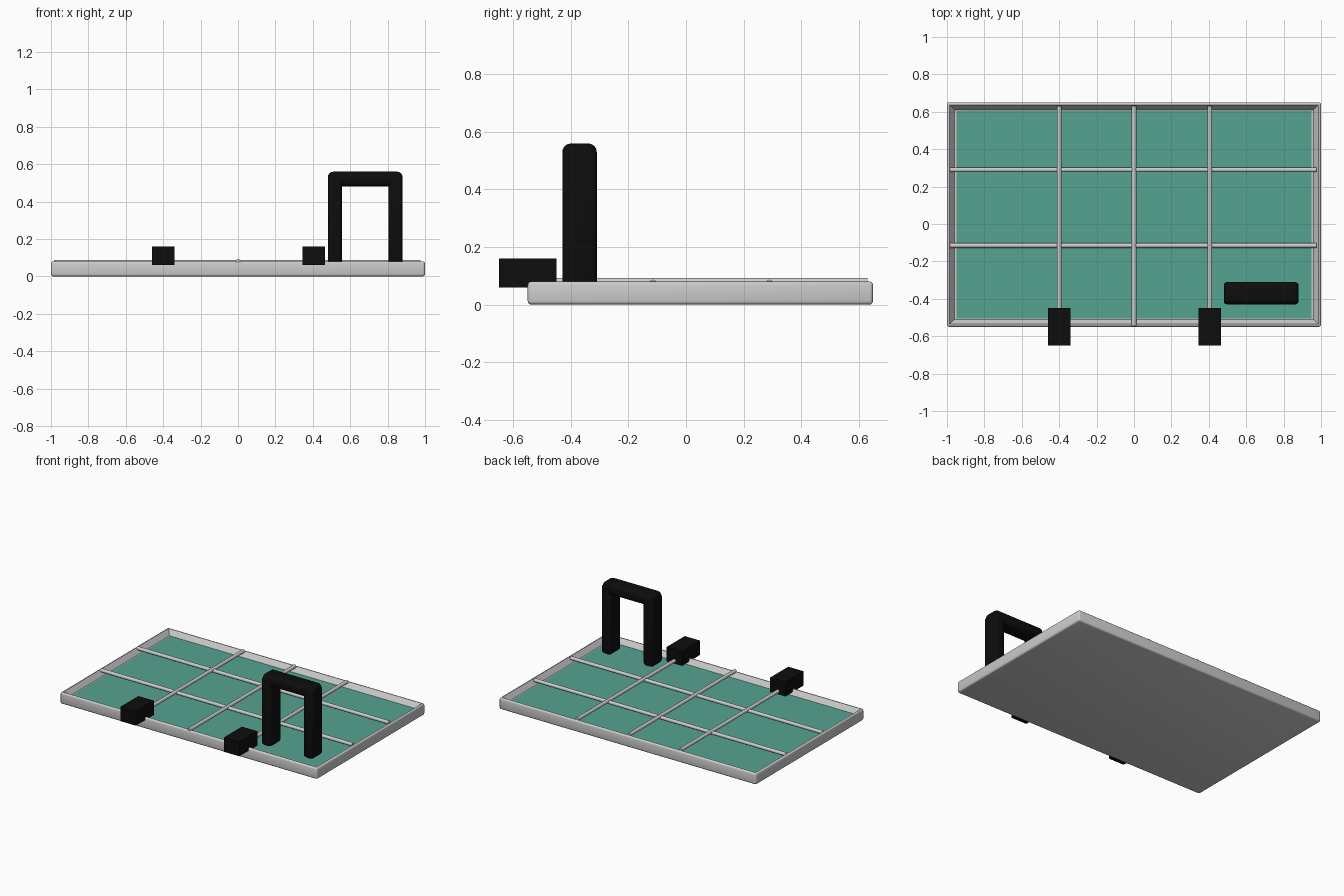
import bpy, bmesh, math
from mathutils import Matrix, Vector

if "Cube" in bpy.data.objects:
    bpy.data.objects.remove(bpy.data.objects["Cube"])


def material(name, color):
    m = bpy.data.materials.new(name)
    m.diffuse_color = (*color, 1)
    m.use_nodes = True
    m.node_tree.nodes["Principled BSDF"].inputs["Base Color"].default_value = m.diffuse_color
    return m


BLACK = material("black", (0.004, 0.004, 0.004))
GREEN = material("green", (0.09, 0.37, 0.28))


def finish(name, bm, mat=None, smooth=True):
    me = bpy.data.meshes.new(name)
    bm.to_mesh(me)
    bm.free()
    ob = bpy.data.objects.new(name, me)
    bpy.context.collection.objects.link(ob)
    if mat:
        me.materials.append(mat)
    if smooth:
        bpy.ops.object.select_all(action='DESELECT')
        ob.select_set(True)
        bpy.context.view_layer.objects.active = ob
        bpy.ops.object.shade_smooth_by_angle(angle=math.radians(35))
    return ob


def box_mesh(lo, hi, bevel=0, segments=3):
    lo, hi = Vector(lo), Vector(hi)
    bm = bmesh.new()
    bmesh.ops.create_cube(bm, size=1, matrix=Matrix.Translation((lo + hi) / 2)
                          @ Matrix.Diagonal((*(hi - lo), 1)))
    if bevel:
        bmesh.ops.bevel(bm, geom=bm.edges[:], offset=bevel, segments=segments,
                        profile=0.5, affect='EDGES')
    return bm


def bar(name, a, b, r=0.0125):
    a, b = Vector(a), Vector(b)
    rot = (b - a).to_track_quat('Z', 'Y').to_matrix().to_4x4()
    bm = bmesh.new()
    bmesh.ops.create_cone(bm, cap_ends=True, segments=16, radius1=r, radius2=r,
                          depth=(b - a).length,
                          matrix=Matrix.Translation((a + b) / 2) @ rot)
    finish(name, bm)


# tray: rounded slab whose top is sunk with sloping inner walls
bm = box_mesh((-1, -0.55, 0), (1, 0.65, 0.08), 0.012)
bm.faces.ensure_lookup_table()
top = max(bm.faces, key=lambda f: (round(f.normal.z, 3), f.calc_area()))
bmesh.ops.inset_region(bm, faces=[top], thickness=0.003)
bmesh.ops.inset_region(bm, faces=[top], thickness=0.036)
for v in top.verts:
    v.co.z = 0.045
finish("tray", bm)

# coloured floor panel
finish("floor_panel", box_mesh((-0.95, -0.505, 0.03), (0.95, 0.605, 0.048)), GREEN, False)

# grid of round bars
for i, x in enumerate((-0.4, 0, 0.405)):
    bar(f"long_bar_{i}", (x, -0.545, 0.08), (x, 0.63, 0.08))
for i, y in enumerate((-0.115, 0.29)):
    bar(f"cross_bar_{i}", (-0.985, y, 0.074), (0.975, y, 0.074))

# hinge blocks on the front edge
for name, x in (("left", -0.4), ("right", 0.405)):
    finish(f"hinge_block_{name}", box_mesh((x - 0.06, -0.65, 0.06), (x + 0.06, -0.45, 0.16)),
           BLACK, False)

# upright handle: two legs and a top grip
for name, x in (("left", 0.48), ("right", 0.805)):
    finish(f"handle_leg_{name}", box_mesh((x, -0.43, 0.06), (x + 0.075, -0.31, 0.54), 0.018), BLACK)
finish("handle_grip", box_mesh((0.48, -0.43, 0.48), (0.88, -0.31, 0.56), 0.03, 4), BLACK)
